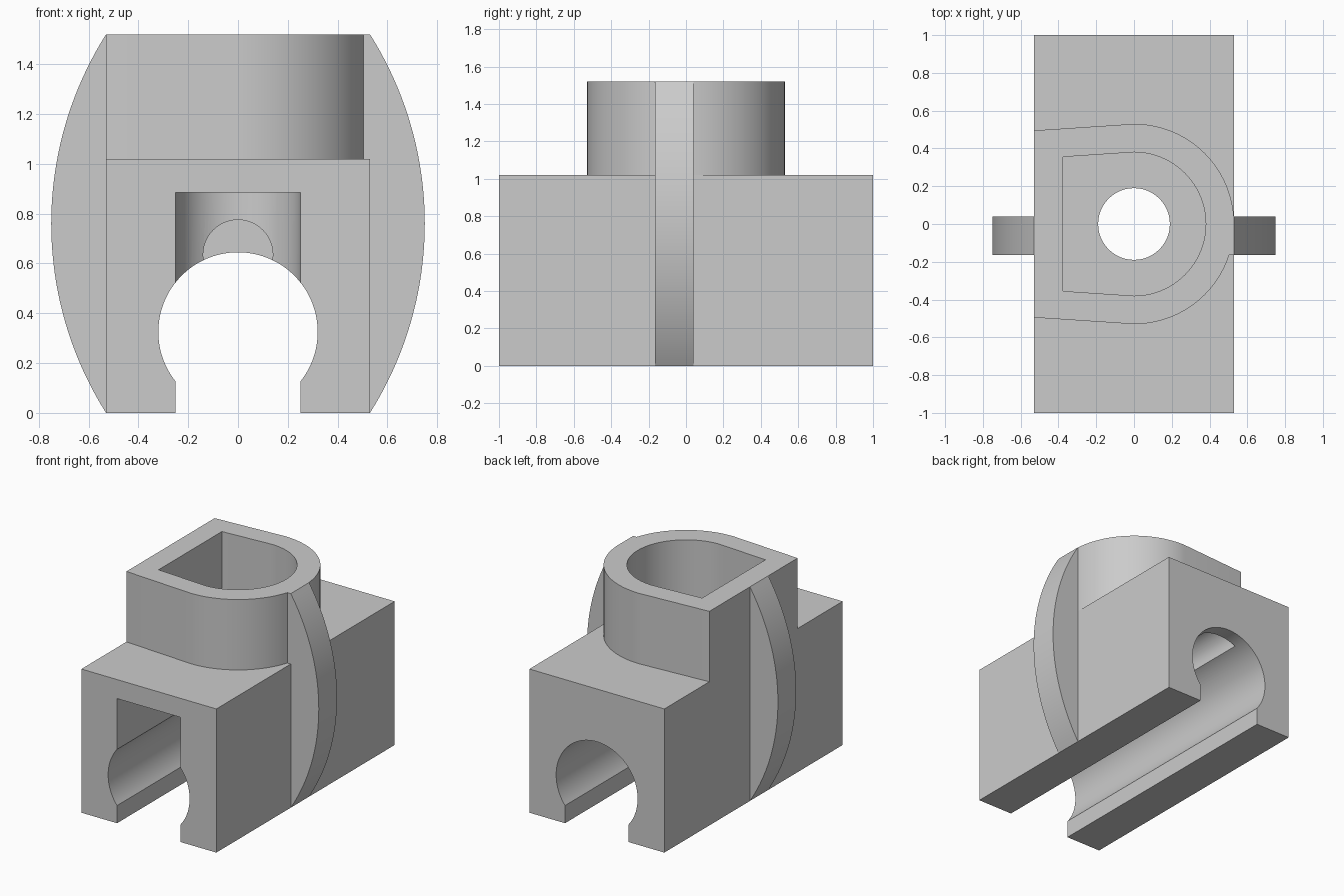
import bpy, bmesh, math

default = bpy.data.objects.get("Cube")
if default:
    bpy.data.objects.remove(default, do_unlink=True)

grey = bpy.data.materials.new("light grey")
grey.use_nodes = True
colour = (0.6, 0.6, 0.6, 1)
grey.diffuse_color = colour
grey.node_tree.nodes["Principled BSDF"].inputs["Base Color"].default_value = colour

W, BLOCK_TOP, TOP = 0.53, 1.02, 1.52


def arc(cx, cy, r, start, end, n):
    """Points along an arc, angles in degrees."""
    angles = [math.radians(start + (end - start) * i / n) for i in range(n + 1)]
    return [(cx + r * math.cos(a), cy + r * math.sin(a)) for a in angles]


def prism(name, outline, low, high, axis="z"):
    """Extrude an outline: (x, y) along z, or (x, z) along y."""
    place = (lambda p, h: (p[0], p[1], h)) if axis == "z" else (lambda p, h: (p[0], h, p[1]))
    bm = bmesh.new()
    face = bm.faces.new([bm.verts.new(place(p, low)) for p in outline])
    new = bmesh.ops.extrude_face_region(bm, geom=[face])["geom"]
    shift = (0, 0, high - low) if axis == "z" else (0, high - low, 0)
    bmesh.ops.translate(bm, vec=shift, verts=[g for g in new if isinstance(g, bmesh.types.BMVert)])
    bmesh.ops.recalc_face_normals(bm, faces=bm.faces)
    mesh = bpy.data.meshes.new(name)
    bm.to_mesh(mesh)
    bm.free()
    mesh.materials.append(grey)
    obj = bpy.data.objects.new(name, mesh)
    bpy.context.collection.objects.link(obj)
    return obj


def select(obj):
    bpy.ops.object.select_all(action="DESELECT")
    obj.select_set(True)
    bpy.context.view_layer.objects.active = obj


def cut(obj, cutter):
    select(obj)
    mod = obj.modifiers.new("cut", "BOOLEAN")
    mod.operation, mod.solver, mod.object = "DIFFERENCE", "EXACT", cutter
    bpy.ops.object.modifier_apply(modifier=mod.name)
    bpy.data.objects.remove(cutter, do_unlink=True)


def d_shape(r, flat_x, flat_y):
    """Half round on +x, tapering to a flat on -x."""
    return arc(0, 0, r, -90, 90, 48) + [(flat_x, flat_y), (flat_x, -flat_y)]


# Block with an open round channel running front to back
r, cz, lip = 0.32, 0.325, 0.25
a = math.degrees(math.acos(lip / r))
channel = arc(0, cz, r, 180 + a, -a, 72)
block = prism("block", [(-W, 0), (-lip, 0)] + channel +
              [(lip, 0), (W, 0), (W, BLOCK_TOP), (-W, BLOCK_TOP)], -1, 1, "y")

# Round-ended front pocket, blind cable groove and vertical through hole
cut(block, prism("pocket_cutter", [(-lip, -1.1), (lip, -1.1)] + arc(0, 0, lip, 0, 180, 48), 0.3, 0.885))
cut(block, prism("groove_cutter", arc(0, 0.635, 0.14, 0, 352.5, 47), 0, 0.9, "y"))
cut(block, prism("hole_cutter", arc(0, 0, 0.19, 0, 352.5, 47), 0.5, 1.2))

# Hollow D-shaped socket on top
socket = prism("socket", d_shape(W, -W, 0.495), BLOCK_TOP, TOP)
cut(socket, prism("socket_cutter", d_shape(0.38, -0.375, 0.355), 0.9, 1.6))

# Bowed fins on both sides
half, bulge = TOP / 2, 0.75 - W
radius = (half ** 2 + bulge ** 2) / (2 * bulge)
sweep = math.degrees(math.asin(half / radius))
bow = arc(0.75 - radius, half, radius, -sweep, sweep, 40)
for name, side, inner in (("left_fin", 1, 0.5), ("right_fin", -1, W - 0.01)):
    outline = [(inner, 0)] + bow + [(inner, TOP)]
    prism(name, [(side * x, z) for x, z in outline], -0.165, 0.04, "y")

# Smooth the curves and keep the edges crisp
for obj in bpy.context.collection.objects:
    if obj.type == "MESH" and grey.name in obj.data.materials:
        select(obj)
        bpy.ops.object.shade_smooth_by_angle(angle=math.radians(25))
